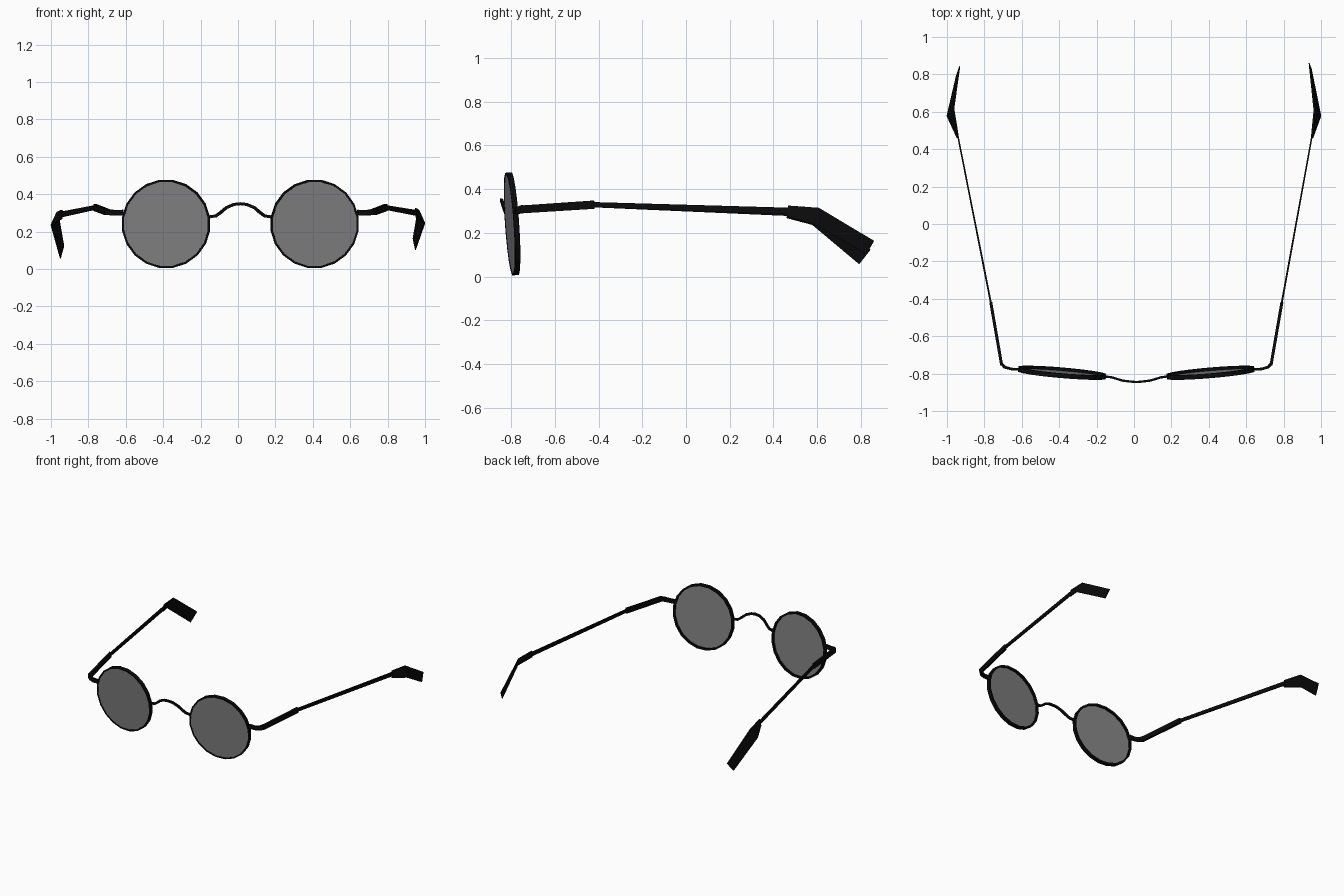
import bpy, bmesh, math
from mathutils import Vector, Matrix

if "Cube" in bpy.data.objects:
    bpy.data.objects.remove(bpy.data.objects["Cube"])

MID = 0.0125          # centre line of the spectacles
UP = Vector((0, 0, 1))


def material(name, value):
    m = bpy.data.materials.new(name)
    m.use_nodes = True
    colour = (value, value, value, 1)
    m.diffuse_color = colour
    m.node_tree.nodes["Principled BSDF"].inputs["Base Color"].default_value = colour
    return m


black = material("black_metal", 0.003)
grey = material("grey_glass", 0.22)


def finish(name, bm, mat):
    bmesh.ops.recalc_face_normals(bm, faces=bm.faces)
    mesh = bpy.data.meshes.new(name)
    bm.to_mesh(mesh)
    bm.free()
    mesh.materials.append(mat)
    ob = bpy.data.objects.new(name, mesh)
    bpy.context.collection.objects.link(ob)
    return ob


def bar(name, side, stations):
    """Rectangular bar through stations of (x, y, z, width, height, lean)."""
    bm = bmesh.new()
    pts = [Vector((MID + side * s[0], s[1], s[2])) for s in stations]
    rings = []
    for i, (p, s) in enumerate(zip(pts, stations)):
        tangent = (pts[min(i + 1, len(pts) - 1)] - pts[max(i - 1, 0)]).normalized()
        across = tangent.cross(UP).normalized()
        up = across.cross(tangent)
        up.x += side * s[5]
        a, b = across * s[3] / 2, up * s[4] / 2
        rings.append([bm.verts.new(p + q) for q in (a + b, b - a, -a - b, a - b)])
    for r, t in zip(rings, rings[1:]):
        for k in range(4):
            bm.faces.new((r[k], r[k - 1], t[k - 1], t[k]))
    bm.faces.new(rings[0])
    bm.faces.new(rings[-1])
    return finish(name, bm, black)


def lens_and_rim(label, side):
    place = (Matrix.Translation((MID + side * 0.397, -0.796, 0.241))
             @ Matrix.Rotation(side * 0.085, 4, 'Z')
             @ Matrix.Rotation(0.068, 4, 'X') @ Matrix.Rotation(math.pi / 2, 4, 'X'))
    n = 20
    # rim: square-section ring, local +z faces the front
    bm = bmesh.new()
    profile = [(0.227, 0.012), (0.238, 0.012), (0.238, -0.013), (0.224, -0.013)]
    rings = []
    for i in range(n):
        a = math.tau * (i + 0.5) / n
        rings.append([bm.verts.new((r * math.cos(a), r * math.sin(a), z)) for r, z in profile])
    for i in range(n):
        for k in range(4):
            bm.faces.new((rings[i - 1][k], rings[i][k], rings[i][k - 1], rings[i - 1][k - 1]))
    bm.transform(place)
    finish(label + "_rim", bm, black)
    # glass: thin disc close to the front of the rim
    bm = bmesh.new()
    bmesh.ops.create_cone(bm, cap_ends=True, segments=n, radius1=0.23, radius2=0.23, depth=0.006,
                          matrix=Matrix.Translation((0, 0, 0.007)) @ Matrix.Rotation(math.pi / n, 4, 'Z'))
    bm.transform(place)
    finish(label + "_lens", bm, grey)


# ear tips differ a little: the right arm is splayed outwards and lower
tips = {
    "left": [(0.94, 0.465, 0.300, 0.009, 0.05, -0.1),
             (0.968, 0.592, 0.280, 0.010, 0.076, -0.4),
             (0.930, 0.843, 0.133, 0.005, 0.07, -0.1)],
    "right": [(0.955, 0.465, 0.292, 0.009, 0.05, -0.1),
              (0.994, 0.597, 0.270, 0.010, 0.078, -0.4),
              (0.953, 0.818, 0.090, 0.005, 0.085, -0.1)],
}

for label, side in (("left", 1), ("right", -1)):
    lens_and_rim(label, side)
    # end piece wraps from the rim round to the temple
    bar(label + "_end_piece", side, [
        (0.625, -0.778, 0.302, 0.014, 0.03, 0),
        (0.670, -0.775, 0.300, 0.014, 0.03, 0),
        (0.705, -0.765, 0.304, 0.015, 0.032, 0),
        (0.722, -0.745, 0.309, 0.016, 0.036, 0)])
    bar(label + "_temple", side, [
        (0.720, -0.755, 0.307, 0.016, 0.036, 0),
        (0.778, -0.420, 0.329, 0.016, 0.038, 0)])
    start = tips[label][0]
    bar(label + "_arm", side, [
        (0.776, -0.430, 0.329, 0.010, 0.024, 0),
        (start[0], start[1] + 0.01, start[2], 0.008, 0.03, 0)])
    bar(label + "_ear_tip", side, tips[label])

# arched bridge
half = [(0.035, -0.842, 0.345), (0.075, -0.837, 0.328), (0.105, -0.828, 0.302),
        (0.13, -0.820, 0.284), (0.168, -0.815, 0.278)]
arch = [(-x, y, z) for x, y, z in reversed(half)] + [(0, -0.845, 0.349)] + half
bar("bridge", 1, [p + (0.012, 0.016, 0) for p in arch])
